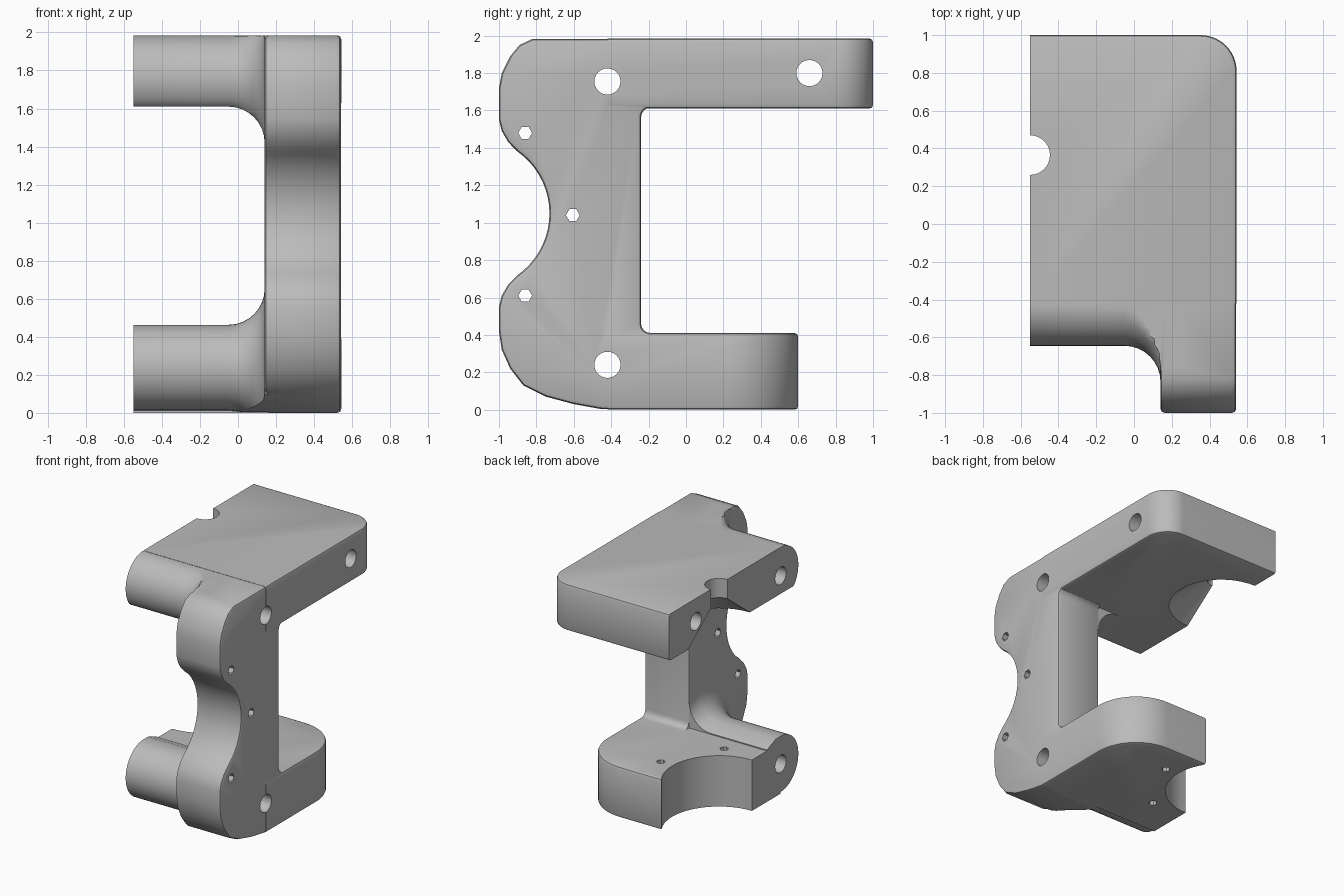
import bpy, bmesh
from math import cos, sin, pi, radians
from mathutils import Vector

cube = bpy.data.objects.get("Cube")
if cube:
    bpy.data.objects.remove(cube)

grey = bpy.data.materials.new("plain_grey")
grey.use_nodes = True
grey.diffuse_color = (0.5, 0.5, 0.5, 1)
grey.node_tree.nodes["Principled BSDF"].inputs["Base Color"].default_value = (0.5, 0.5, 0.5, 1)

BACK_X, LEFT_X, INNER_X = -0.55, 0.543, 0.14
TOP = 1.985


def finish(name, bm):
    bmesh.ops.recalc_face_normals(bm, faces=bm.faces)
    mesh = bpy.data.meshes.new(name)
    bm.to_mesh(mesh)
    bm.free()
    mesh.materials.append(grey)
    ob = bpy.data.objects.new(name, mesh)
    bpy.context.collection.objects.link(ob)
    return ob


def loft(name, rings, bevel=0, keep=lambda e: True):
    """Closed solid through matching rings; optional bevel on the rim edges."""
    bm = bmesh.new()
    loops = [[bm.verts.new(p) for p in ring] for ring in rings]
    n = len(loops[0])
    caps = [bm.faces.new(loops[0]), bm.faces.new(loops[-1])]
    for a, b in zip(loops, loops[1:]):
        for i in range(n):
            bm.faces.new((a[i], a[(i + 1) % n], b[(i + 1) % n], b[i]))
    bmesh.ops.recalc_face_normals(bm, faces=bm.faces)
    if bevel:
        rim = [e for c in caps for e in c.edges if keep(e)]
        bmesh.ops.bevel(bm, geom=rim, offset=bevel, segments=2, profile=0.5, affect='EDGES')
    return finish(name, bm)


def side_prism(name, pts, x0, x1, **kw):
    return loft(name, [[(x, y, z) for y, z in pts] for x in (x0, x1)], **kw)


def plan_prism(name, pts, z0, z1, **kw):
    return loft(name, [[(x, y, z) for x, y in pts] for z in (z0, z1)], **kw)


def arc(cx, cy, r, a0, a1, n):
    return [(cx + r * cos(radians(a0 + (a1 - a0) * i / n)),
             cy + r * sin(radians(a0 + (a1 - a0) * i / n))) for i in range(n + 1)]


def cone(name, centre, axis, r0, r1, depth, sides):
    bm = bmesh.new()
    bmesh.ops.create_cone(bm, cap_ends=True, segments=sides, radius1=r0, radius2=r1, depth=depth)
    bmesh.ops.rotate(bm, verts=bm.verts, matrix=Vector((0, 0, 1)).rotation_difference(Vector(axis)).to_matrix())
    bmesh.ops.translate(bm, verts=bm.verts, vec=centre)
    return finish(name, bm)


def combine(ob, other, operation):
    mod = ob.modifiers.new("combine", 'BOOLEAN')
    mod.operation, mod.solver, mod.object = operation, 'EXACT', other
    bpy.context.view_layer.objects.active = ob
    bpy.ops.object.modifier_apply(modifier=mod.name)
    bpy.data.objects.remove(other)


# Side plate: scalloped front edge and a straight back post
low_front = [(-0.1, 0.003), (-0.45, 0.003), (-0.6, 0.03), (-0.75, 0.07), (-0.87, 0.13),
             (-0.94, 0.22), (-0.985, 0.32), (-1, 0.42), (-1, 0.55), (-0.985, 0.61), (-0.95, 0.67)]
scallop = arc(-1.135, 1.05, 0.405, -55, 55, 18)
high_front = [(-0.95, 1.43), (-0.985, 1.49), (-1, 1.55), (-1, 1.72), (-0.985, 1.8),
              (-0.94, 1.89), (-0.89, 1.95), (-0.82, TOP - 0.002), (-0.1, TOP - 0.002)]
post = [(-0.1, 1.615)] + arc(-0.19, 1.565, 0.05, 90, 180, 4) \
    + arc(-0.19, 0.46, 0.05, 180, 270, 4) + [(-0.1, 0.41)]
outline = low_front + scallop + high_front + post
body = side_prism("bracket_body", outline, INNER_X, LEFT_X - 0.002, bevel=0.022)


# Upper and lower arms, each with a rounded rear corner
def arm(name, rear, radius, z0, z1):
    pts = [(BACK_X, -0.42), (LEFT_X, -0.42)]
    pts += arc(LEFT_X - radius, rear - radius, radius, 0, 90, 14) + [(BACK_X, rear)]

    def rim(e):
        a, b = (v.co for v in e.verts)
        return max(a.x, b.x) > BACK_X + 0.01 and max(a.y, b.y) > -0.4
    return plan_prism(name, pts, z0, z1, bevel=0.02, keep=rim)


upper = arm("upper_arm", 1.0, 0.19, 1.61, TOP)
lower = arm("lower_arm", 0.6, 0.37, 0, 0.41)


# Rounded arm fronts that flare into the plate
def boss(name, cz, flip):
    rings = []
    flare = 0.19
    steps = [(BACK_X, 0)] + [(INNER_X - flare + flare * sin(t * pi / 16), flare * (1 - cos(t * pi / 16)))
                             for t in range(9)] + [(INNER_X + 0.1, flare)]
    for x, d in steps:
        pts = arc(-0.42, cz, 0.225 + d, 270, 90, 24)
        if flip:
            floor = 1.61 - d
            pts = [(-0.245, floor)] + pts + [(-0.245, TOP)]
            ring = [(y, min(max(z, floor), TOP - 0.001 * i / 40)) for i, (y, z) in enumerate(pts)]
        else:
            ceiling = cz + 0.225 + d
            pts = [(-0.245, 0)] + pts + [(-0.36, ceiling), (-0.245, ceiling - 0.045)]
            ring = [(y, max(z, 0.004)) for y, z in pts]
        rings.append([(x, y, z) for y, z in ring])
    ob = loft(name, rings)
    combine(ob, side_prism("trim", outline, -0.8, 0.4), 'INTERSECT')
    return ob


for part in (upper, lower, boss("upper_boss", 1.76, True), boss("lower_boss", 0.238, False)):
    combine(body, part, 'UNION')

# Cross holes through the arms and small pin holes through the plate
X, Z = (1, 0, 0), (0, 0, 1)
cutters = [((0, y, z), X, 0.07, 0.07, 3, 24) for y, z in ((-0.42, 1.755), (0.66, 1.8), (-0.42, 0.24))]
cutters += [((0.4, y, z), X, 0.037, 0.037, 1, 6) for y, z in ((-0.86, 1.48), (-0.605, 1.04), (-0.86, 0.61))]
# Upper notch with its flared underside, lower cradle and its pin holes
cutters += [((BACK_X, 0.365, 1.8), Z, 0.105, 0.105, 1, 32),
            ((BACK_X, 0.365, 1.71), Z, 0.42, 0.105, 0.24, 40),
            ((BACK_X, 0.365, 0.2), Z, 0.42, 0.42, 1, 48)]
cutters += [((x, y, 0.2), Z, 0.032, 0.032, 1, 8) for x, y in ((-0.02, 0.35), (-0.27, -0.1))]
for spec in cutters:
    combine(body, cone("cutter", *spec), 'DIFFERENCE')

bpy.ops.object.select_all(action='DESELECT')
body.select_set(True)
bpy.context.view_layer.objects.active = body
bpy.ops.object.shade_smooth_by_angle(angle=radians(30))
